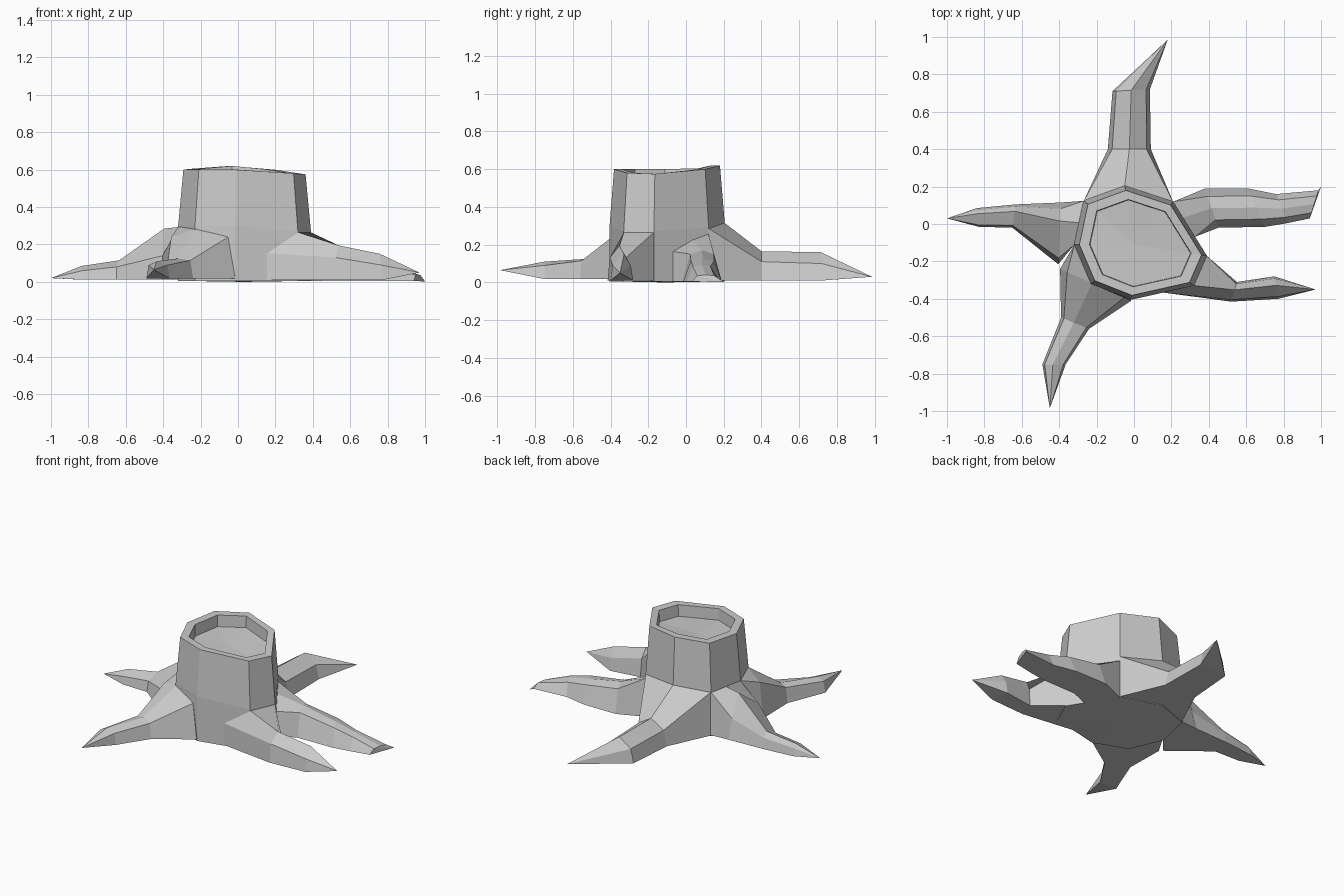
import bpy, bmesh
from mathutils import Vector

if "Cube" in bpy.data.objects:
    bpy.data.objects.remove(bpy.data.objects["Cube"])

CORE = Vector((0.02, -0.10, 0.12))
CENTRE = Vector((0.03, -0.11))

# the eight corners of the trunk's waist
WAIST = [Vector(p) for p in (
    (-.05, .205, .32), (.21, .12, .29), (.39, -.17, .27), (.32, -.33, .27),
    (-.015, -.405, .30), (-.23, -.32, .30), (-.32, -.11, .30), (-.27, .125, .30))]
RIM_Z = (.62, .60, .575, .58, .60, .60, .60, .605)


def loft(name, rings, start, end):
    """Skin a stack of equal rings, closing both ends with a point."""
    bm = bmesh.new()
    rows = [[bm.verts.new(p) for p in ring] for ring in rings]
    n = len(rows[0])
    for a, b in zip(rows, rows[1:]):
        for i in range(n):
            j = (i + 1) % n
            bm.faces.new((a[i], a[j], b[j], b[i]))
    for row, tip in ((rows[0], start), (rows[-1], end)):
        t = bm.verts.new(tip)
        for i in range(n):
            bm.faces.new((row[i], row[(i + 1) % n], t))
    bmesh.ops.recalc_face_normals(bm, faces=bm.faces)
    me = bpy.data.meshes.new(name)
    bm.to_mesh(me)
    bm.free()
    ob = bpy.data.objects.new(name, me)
    bpy.context.collection.objects.link(ob)
    return ob


def ring(scale, heights):
    """The waist outline scaled about its centre, at the given heights."""
    return [(*(CENTRE + (p.xy - CENTRE) * scale), z) for p, z in zip(WAIST, heights)]


def on_waist(i, drop=1.0):
    """Point at a fractional corner number, just inside the trunk surface."""
    k = int(i)
    p = WAIST[k % 8].lerp(WAIST[(k + 1) % 8], i - k)
    q = CENTRE + (p.xy - CENTRE) * .995
    return Vector((q.x, q.y, (p.z - .004) * drop))


def root(name, corners, stations, tip, ridge=.5, base=.01, inset=.1, drop=(1, 1, 1)):
    """Corners: where the root leaves the waist (left, ridge, right).
    Station: left x,y, right x,y, shoulder z, ridge z."""
    top = [on_waist(i, d) for i, d in zip(corners, drop)]
    rings = [[(*top[0].xy, base), *top, (*top[2].xy, base)]]
    for lx, ly, rx, ry, zs, h in stations:
        l, r = Vector((lx, ly)), Vector((rx, ry))
        rings.append([(*l.lerp(r, f), z) for f, z in (
            (0, base), (inset, zs), (ridge, h), (1 - inset, zs), (1, base))])
    return loft(name, rings, CORE, tip)


# trunk with a tilted hollow top
floor = [z - .075 for z in RIM_Z]
stump = loft("tree_stump", [
    ring(1.0, [.006] * 8), ring(1.0, [p.z for p in WAIST]), ring(.92, RIM_Z),
    ring(.765, RIM_Z), ring(.755, floor)], (.03, -.11, 0), (0, -.11, .525))

# roots
roots = [
    root("back_root", (7, 8, 9), [
        (-.14, .40, .09, .40, .11, .165),
        (-.115, .71, .085, .72, .10, .16)], (.18, .985, .03)),
    root("left_root", (6, 6.5, 7), [
        (-.405, -.215, -.39, .115, .14, .285),
        (-.65, -.02, -.63, .105, .08, .115),
        (-.83, -.015, -.84, .085, .06, .085)], (-1, .03, .02), .7, .012),
    root("front_left_root", (6, 5, 4), [
        (-.395, -.24, -.015, -.41, .24, .285),
        (-.39, -.50, -.24, -.56, .115, .125),
        (-.49, -.75, -.365, -.75, .09, .11)], (-.45, -.985, .065), .45, .018),
    root("front_right_root", (3.5, 3, 2), [
        (.52, -.415, .55, -.31, .13, .195),
        (.77, -.40, .75, -.28, .09, .15)], (.97, -.35, .05), .6, drop=(.55, 1, 1)),
    root("back_right_root", (1.65, 1.3, 1), [
        (.45, -.02, .38, .19, .15, .17),
        (.70, -.015, .61, .19, .115, .125),
        (.82, .005, .76, .16, .085, .095),
        (.94, .03, .985, .18, .035, .04)], (1, .20, .003),
        base=.004, inset=.2, drop=(.6, .8, .9)),
]

# fuse the roots into the stump
bpy.context.view_layer.objects.active = stump
for r in roots:
    m = stump.modifiers.new(r.name, 'BOOLEAN')
    m.operation = 'UNION'
    m.solver = 'EXACT'
    m.object = r
    bpy.ops.object.modifier_apply(modifier=m.name)
    bpy.data.objects.remove(r)
